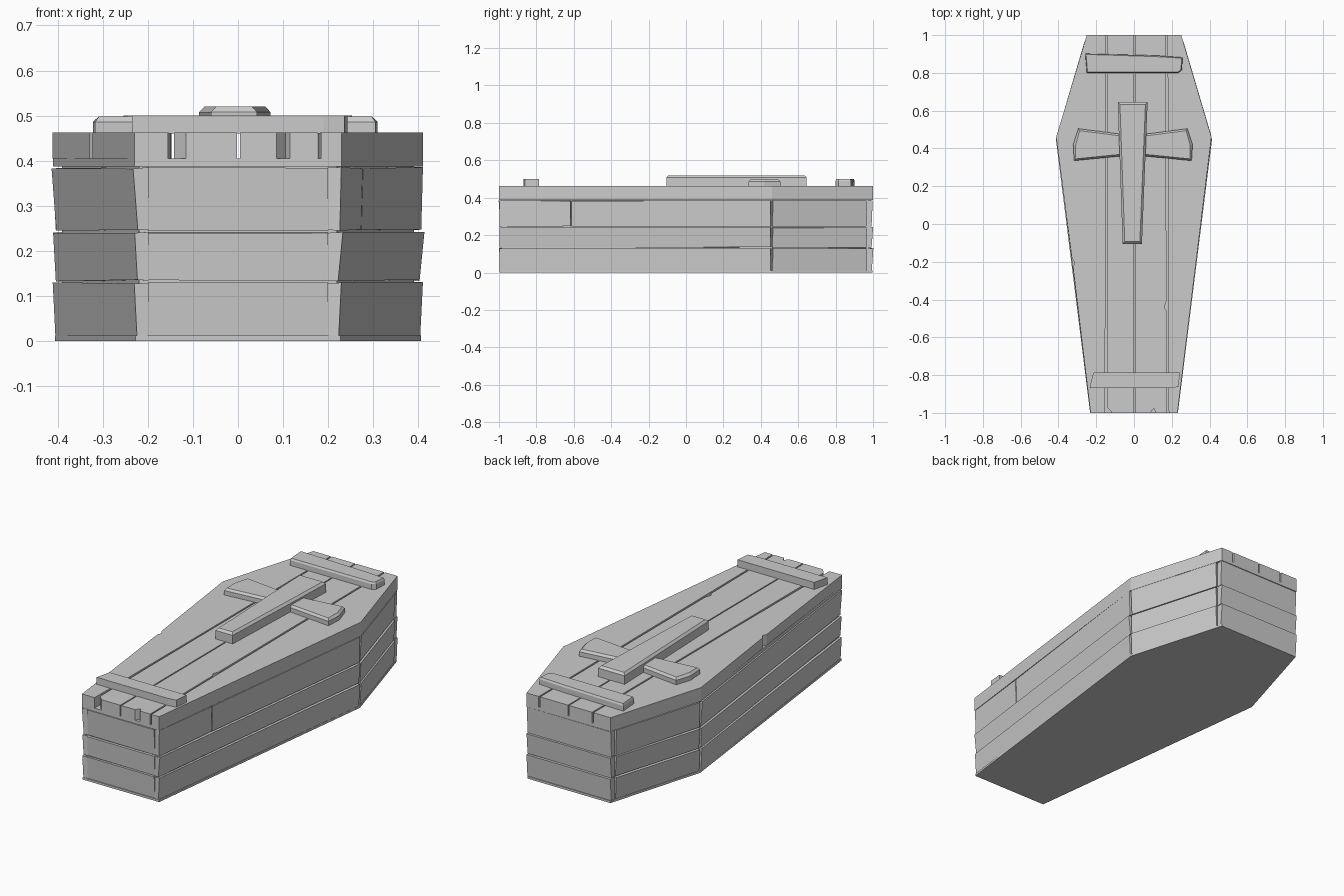
import bpy
import bmesh
import random
from mathutils import Vector

random.seed(4)
cube = bpy.data.objects.get("Cube")
if cube:
    bpy.data.objects.remove(cube, do_unlink=True)

grey = bpy.data.materials.new("weathered grey")
grey.use_nodes = True
colour = (0.6, 0.6, 0.6, 1)
grey.diffuse_color = colour
grey.node_tree.nodes["Principled BSDF"].inputs["Base Color"].default_value = colour


def finish(bm, name):
    bmesh.ops.recalc_face_normals(bm, faces=bm.faces)
    mesh = bpy.data.meshes.new(name)
    bm.to_mesh(mesh)
    bm.free()
    mesh.materials.append(grey)
    obj = bpy.data.objects.new(name, mesh)
    bpy.context.collection.objects.link(obj)
    return obj


def prism(name, outline, low, high, chamfer=0, inset=0.015):
    """Upright prism from a plan outline, with an optional chamfered top."""
    bm = bmesh.new()
    base = bm.faces.new([bm.verts.new((x, y, low)) for x, y in outline])
    base.normal_update()
    if base.normal.z > 0:
        base.normal_flip()
    result = bmesh.ops.extrude_face_region(bm, geom=[base], use_keep_orig=True)
    verts = [g for g in result["geom"] if isinstance(g, bmesh.types.BMVert)]
    bmesh.ops.translate(bm, verts=verts, vec=(0, 0, high - chamfer - low))
    bmesh.ops.recalc_face_normals(bm, faces=bm.faces)
    if chamfer:
        top = max(bm.faces, key=lambda f: f.calc_center_median().z)
        bmesh.ops.inset_region(bm, faces=[top], thickness=inset)
        for v in top.verts:
            v.co.z = high
    return finish(bm, name)


def wall_board(name, start, end, low, high, thick=0.03):
    """Slightly crooked board; the outside lies on the left of start to end."""
    a, b = Vector(start), Vector(end)
    along = (b - a).normalized()
    out = Vector((along.y, -along.x))
    bm = bmesh.new()
    rings = []
    for z, lean in ((low, -0.004), (high, 0.003)):
        shift = out * (lean + random.uniform(-0.002, 0.002))
        plan = (a + shift, b + shift, b - out * thick, a - out * thick)
        warp = [random.uniform(-0.002, 0.002) for _ in plan]
        rings.append([bm.verts.new((p.x, p.y, z + w)) for p, w in zip(plan, warp)])
    bottom, top = rings
    bm.faces.new(bottom)
    bm.faces.new(top)
    for i in range(4):
        j = (i + 1) % 4
        bm.faces.new((bottom[i], bottom[j], top[j], top[i]))
    return finish(bm, name)


def scaled(outline, amount):
    """Shrink an outline inwards by about the given distance."""
    return [(x * (1 - amount / 0.3), y * (1 - amount)) for x, y in outline]


# Floor, inner box and rim share the six-sided outline
hexagon = [(-0.23, -1), (0.23, -1), (0.41, 0.46),
           (0.25, 1), (-0.25, 1), (-0.41, 0.46)]
prism("floor", scaled(hexagon, 0.003), 0, 0.012)
prism("inner_box", scaled(hexagon, 0.014), 0.01, 0.387)
prism("rim", hexagon, 0.387, 0.405)

# Three rows of wall boards
rows = [(0.009, 0.129), (0.134, 0.241), (0.246, 0.384)]
for row, (low, high) in enumerate(rows, 1):
    wall_board(f"foot_board_{row}", (-0.2, -0.997), (0.2, -0.997), low, high)
    wall_board(f"head_board_{row}", (0.25, 0.997), (-0.25, 0.997), low, high)
    for side, word in ((1, "left"), (-1, "right")):
        foot, shoulder = Vector((0.228, -0.997)), Vector((0.409, 0.452))
        bend, head = Vector((0.407, 0.464)), Vector((0.259, 0.965))
        spans = [("long_board", foot, shoulder), ("shoulder_board", bend, head)]
        if side == 1 and row == 3:
            spans[0] = ("long_board", foot.lerp(shoulder, 0.266), shoulder)
            spans.append(("short_board", foot, foot.lerp(shoulder, 0.262)))
        for part, p, q in spans:
            ends = [(p.x * side, p.y), (q.x * side, q.y)]
            wall_board(f"{word}_{part}_{row}", *ends[::side], low, high)

# Lid planks with small chips in their edges
planks = {
    "right_edge": [(-0.23, -1), (-0.155, -1), (-0.15, -0.2), (-0.148, 1), (-0.25, 1),
                   (-0.412, 0.46), (-0.329, -0.18), (-0.314, -0.205), (-0.323, -0.225)],
    "right_middle": [(-0.142, -0.97), (-0.115, -1), (-0.002, -1), (-0.002, 1),
                     (-0.14, 1)],
    "left_middle": [(0.004, -1), (0.085, -1), (0.105, -0.975), (0.115, -1),
                    (0.176, -1), (0.172, -0.46), (0.16, -0.44), (0.171, -0.41),
                    (0.17, 1), (0.004, 1)],
    "left_edge": [(0.184, -1), (0.23, -1), (0.41, 0.46), (0.25, 1), (0.178, 1)],
}
for name, outline in planks.items():
    prism(f"lid_plank_{name}", outline, 0.405, 0.462)

# Battens across both ends of the lid
foot_batten = [(-0.235, -0.868), (0.19, -0.868), (0.236, -0.862), (0.243, -0.785),
               (-0.215, -0.785)]
head_batten = [(-0.25, 0.8), (0.235, 0.8), (0.254, 0.815), (0.257, 0.882),
               (0.12, 0.892), (-0.258, 0.902)]
prism("foot_batten", foot_batten, 0.46, 0.5)
prism("head_batten", head_batten, 0.46, 0.5, 0.01, 0.006)

# Raised cross: tapered shaft and two flared arms
shaft = [(-0.06, -0.105), (0.042, -0.105), (0.072, 0.645), (-0.086, 0.645)]
prism("cross_shaft", shaft, 0.46, 0.52, 0.012, 0.016)
arm = [(0.05, 0.36), (0.305, 0.335), (0.31, 0.42), (0.283, 0.505), (0.05, 0.475)]
prism("cross_arm_left", arm, 0.46, 0.498, 0.012, 0.013)
prism("cross_arm_right", [(-x - 0.012, y) for x, y in arm], 0.46, 0.498, 0.012, 0.013)
